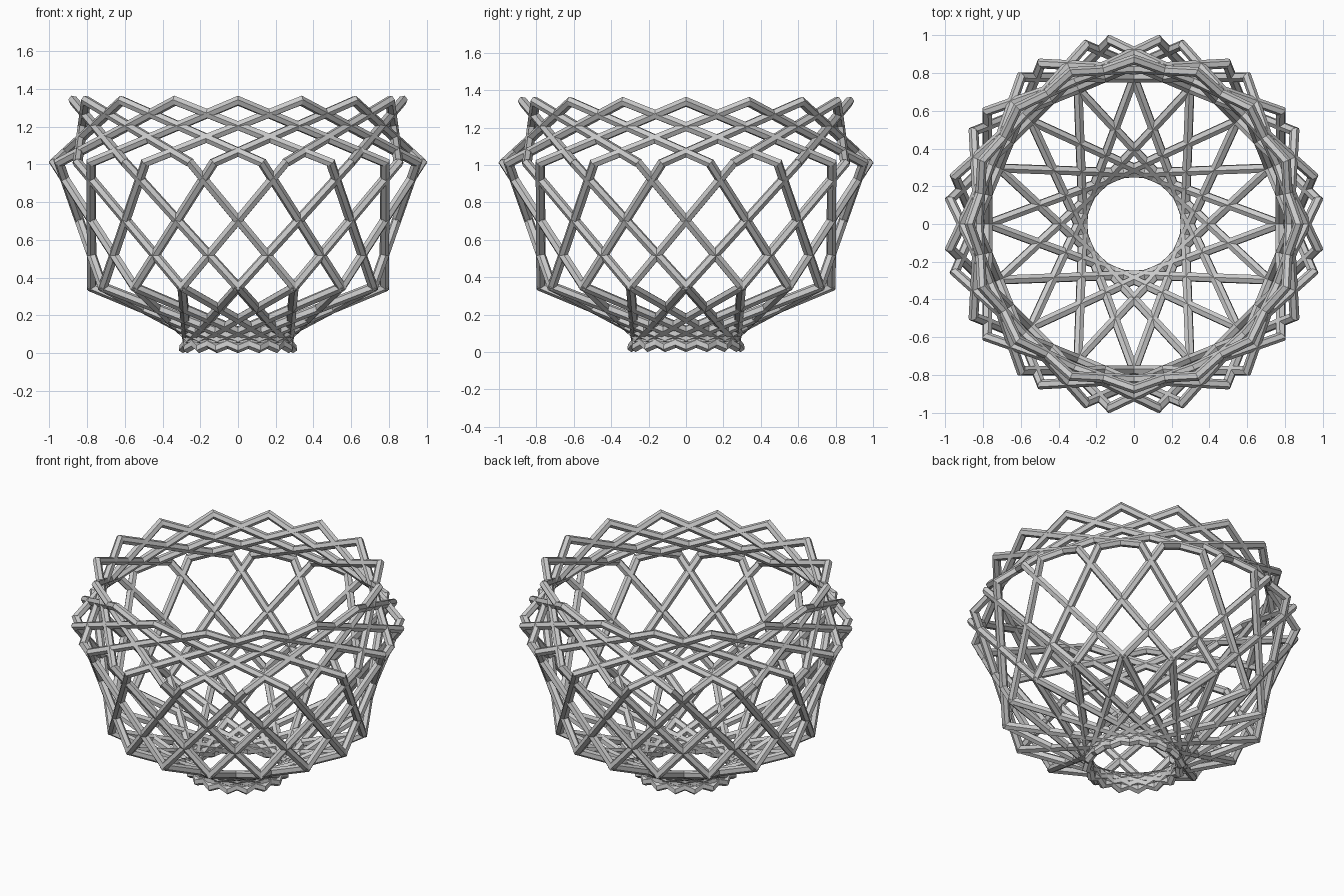
import bpy, bmesh, math
from mathutils import Vector

if "Cube" in bpy.data.objects:
    bpy.data.objects.remove(bpy.data.objects["Cube"])

N = 16          # strands around the basket
SIDES = 6       # hexagonal bars
RAD = 0.026     # bar radius

# One closed strand: (angle in degrees, radius, height)
STRAND = [(-90, 0.288, 0.028), (0, 0.775, 0.35), (37.5, 0.982, 1.01),
          (90, 0.872, 1.338), (142.5, 0.982, 1.01), (180, 0.775, 0.35)]


def polar(deg, r, z):
    a = math.radians(deg)
    return Vector((r * math.cos(a), r * math.sin(a), z))


def add_bar(bm, prev, a, b, nxt):
    """Hexagonal bar from a to b, mitred against its neighbours."""
    d = (b - a).normalized()
    mid = (a + b) / 2
    out = Vector((mid.x, mid.y, 0))
    out = (out - d * out.dot(d)).normalized()
    side = d.cross(out)
    n0 = ((a - prev).normalized() + d).normalized()
    n1 = (d + (nxt - b).normalized()).normalized()
    rings = []
    for p, n in ((a, n0), (b, n1)):
        ring = []
        for i in range(SIDES):
            t = 2 * math.pi * i / SIDES
            o = RAD * (math.cos(t) * out + math.sin(t) * side)
            o -= d * (o.dot(n) / d.dot(n))      # slide onto mitre plane
            ring.append(bm.verts.new(p + o))
        rings.append(ring)
    r0, r1 = rings
    for i in range(SIDES):
        j = (i + 1) % SIDES
        bm.faces.new((r0[i], r0[j], r1[j], r1[i]))
    bm.faces.new(r0[::-1])
    bm.faces.new(r1)


# Strand mesh, shared by all rotated copies
pts = [polar(*p) for p in STRAND]
bm = bmesh.new()
for i in range(len(pts)):
    n = len(pts)
    add_bar(bm, pts[i - 1], pts[i], pts[(i + 1) % n], pts[(i + 2) % n])
bmesh.ops.recalc_face_normals(bm, faces=bm.faces)
mesh = bpy.data.meshes.new("basket_strand")
bm.to_mesh(mesh)
bm.free()

# Basket: strands repeated around the vertical axis
for k in range(N):
    ob = bpy.data.objects.new(f"basket_strand_{k + 1}", mesh)
    ob.rotation_euler.z = 2 * math.pi * k / N
    bpy.context.collection.objects.link(ob)
